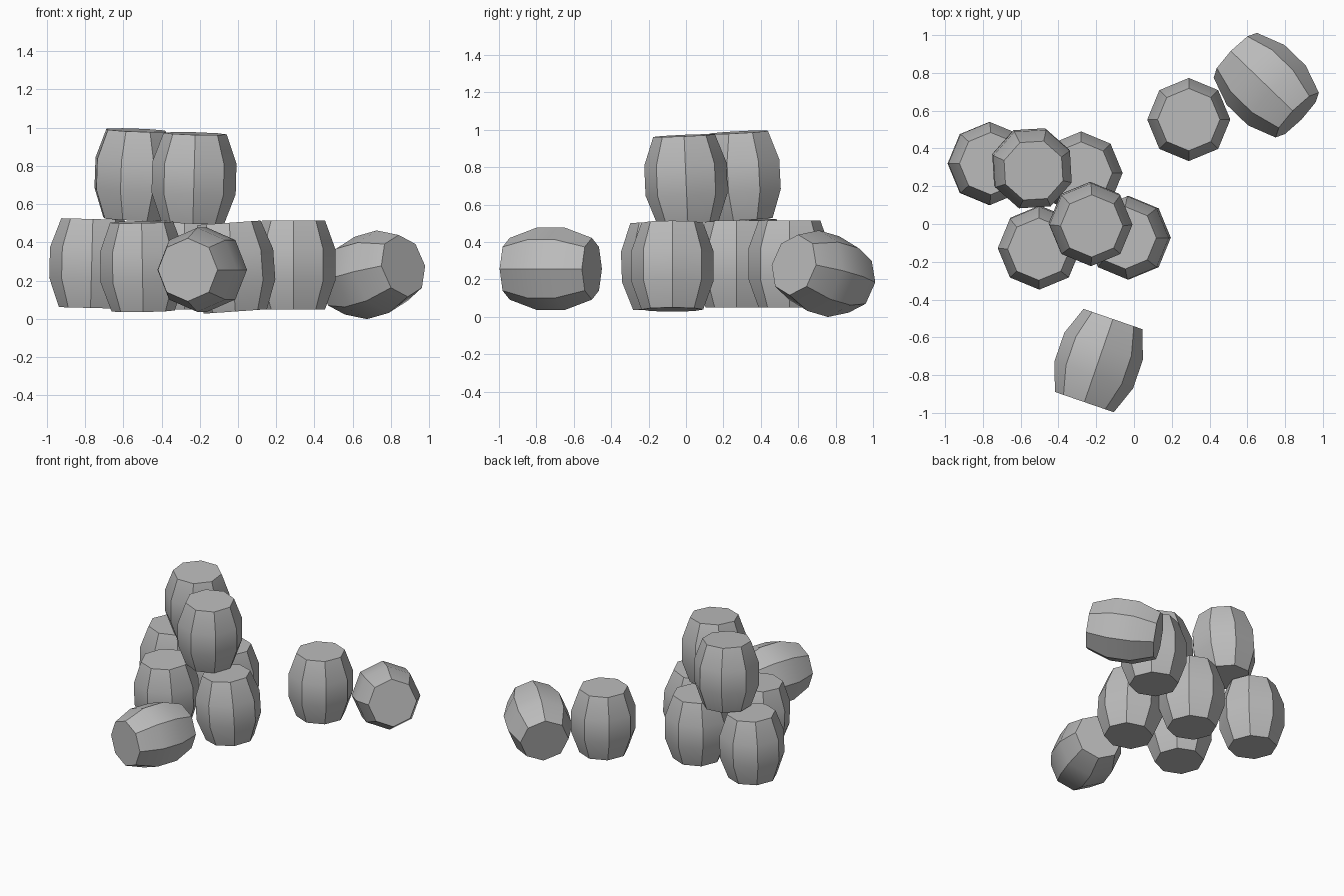
import bpy
import bmesh
from math import radians, cos, sin, pi
from mathutils import Vector, Matrix

cube = bpy.data.objects.get("Cube")
if cube:
    bpy.data.objects.remove(cube, do_unlink=True)

grey = bpy.data.materials.new("plain grey")
grey.use_nodes = True
colour = (0.5, 0.5, 0.5, 1.0)
grey.diffuse_color = colour
grey.node_tree.nodes["Principled BSDF"].inputs["Base Color"].default_value = colour

# Barrel profile: (radius, height from the middle)
PROFILE = [(0.165, -0.2325), (0.22, -0.08), (0.22, 0.08), (0.165, 0.2325)]
SIDES = 8


def barrel(name, centre, rotation):
    """Eight-staved barrel, bulging in the middle, closed at both ends."""
    bm = bmesh.new()
    rings = []
    for r, z in PROFILE:
        angles = [2 * pi * i / SIDES for i in range(SIDES)]
        rings.append([bm.verts.new((r * cos(a), r * sin(a), z)) for a in angles])
    # Staves
    for low, high in zip(rings, rings[1:]):
        for i in range(SIDES):
            j = (i + 1) % SIDES
            bm.faces.new((low[i], low[j], high[j], high[i]))
    # Lids
    bm.faces.new(rings[0][::-1])
    bm.faces.new(rings[-1])
    mesh = bpy.data.meshes.new(name)
    bm.to_mesh(mesh)
    bm.free()
    mesh.materials.append(grey)
    obj = bpy.data.objects.new(name, mesh)
    obj.matrix_world = Matrix.Translation(centre) @ rotation.to_4x4()
    bpy.context.collection.objects.link(obj)
    return obj


def upright(lean_x, lean_y, turn=0):
    """Standing barrel, tipped a few degrees about x and y."""
    return (Matrix.Rotation(radians(lean_y), 3, "Y")
            @ Matrix.Rotation(radians(lean_x), 3, "X")
            @ Matrix.Rotation(radians(turn), 3, "Z"))


def lying(axis):
    """Fallen barrel, its length along the axis and one stave edge on top."""
    z = Vector(axis).normalized()
    y = z.cross(Vector((0, 0, 1))).normalized()
    x = y.cross(z)
    return Matrix((x, y, z)).transposed()


barrels = [
    # Bottom layer of the stack
    barrel("barrel_bottom_back_right", (-0.765, 0.32, 0.29), upright(0, 1.5)),
    barrel("barrel_bottom_back_left", (-0.28, 0.27, 0.283), upright(0, 0)),
    barrel("barrel_bottom_front_right", (-0.50, -0.125, 0.274), upright(2, -1)),
    barrel("barrel_bottom_front_left", (-0.03, -0.073, 0.271), upright(0, -4)),
    # Top layer of the stack
    barrel("barrel_top_back", (-0.54, 0.295, 0.755), upright(3, 2, 26)),
    barrel("barrel_top_front", (-0.23, 0.0, 0.737), upright(2.5, 1.5)),
    # Loose barrels
    barrel("barrel_standing", (0.29, 0.553, 0.283), upright(0, 0)),
    barrel("barrel_fallen_front", (-0.187, -0.723, 0.257), lying((0.326, 0.945, 0))),
    barrel("barrel_fallen_back", (0.70, 0.735, 0.231), lying((0.705, -0.68, 0.2))),
]

# Rounded along each stave, crisp between staves
bpy.ops.object.select_all(action="DESELECT")
for obj in barrels:
    obj.select_set(True)
bpy.context.view_layer.objects.active = barrels[0]
bpy.ops.object.shade_smooth_by_angle(angle=radians(30))
